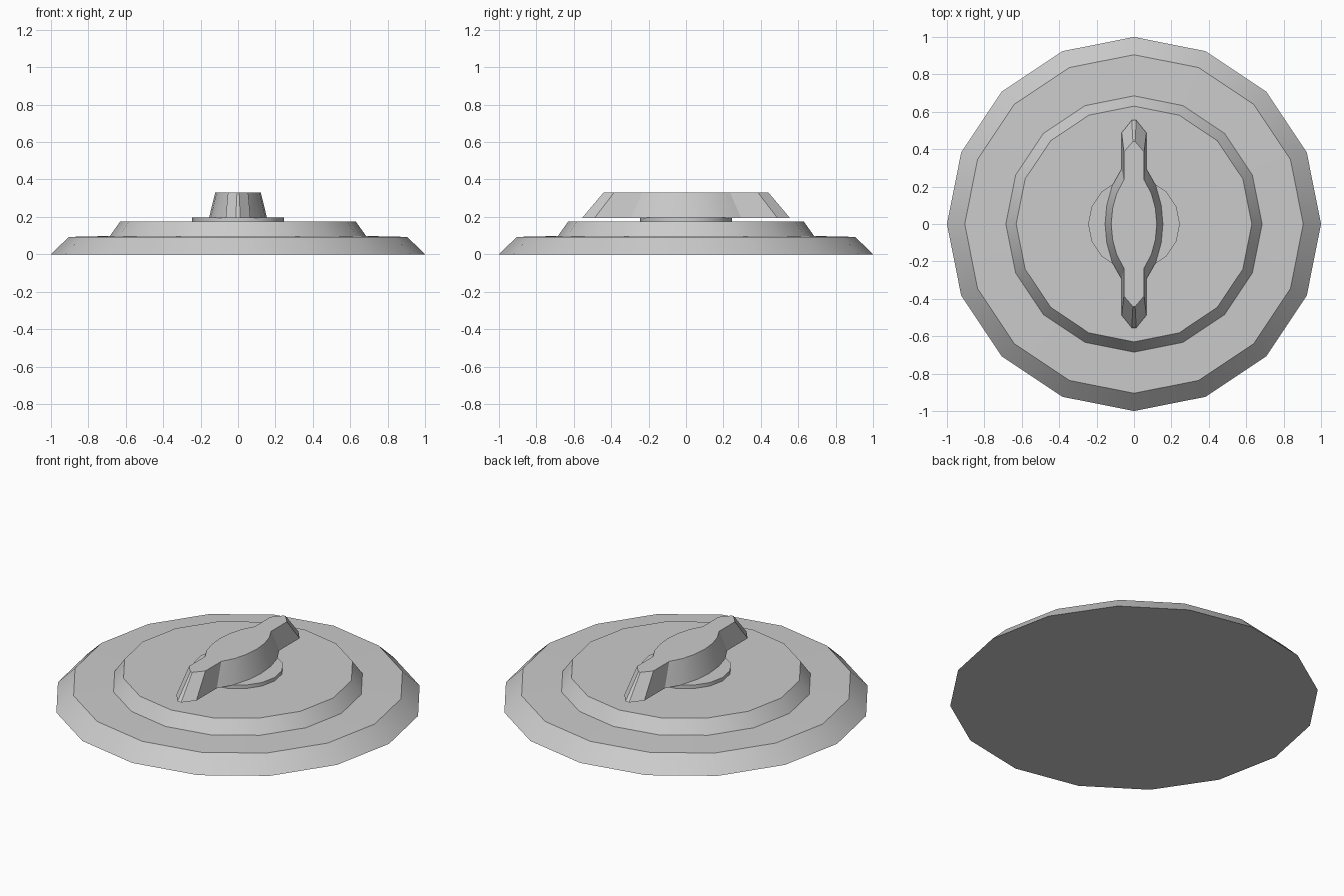
import bpy, bmesh, math

if "Cube" in bpy.data.objects:
    bpy.data.objects.remove(bpy.data.objects["Cube"])


def loft(name, rings):
    """Closed solid through stacked rings of equal point count."""
    bm = bmesh.new()
    loops = [[bm.verts.new(p) for p in ring] for ring in rings]
    n = len(loops[0])
    for a, b in zip(loops, loops[1:]):
        for i in range(n):
            j = (i + 1) % n
            bm.faces.new((a[i], a[j], b[j], b[i]))
    bm.faces.new(loops[0][::-1])
    bm.faces.new(loops[-1])
    bmesh.ops.recalc_face_normals(bm, faces=bm.faces[:])
    mesh = bpy.data.meshes.new(name)
    bm.to_mesh(mesh)
    bm.free()
    obj = bpy.data.objects.new(name, mesh)
    bpy.context.collection.objects.link(obj)
    bpy.ops.object.select_all(action='DESELECT')
    obj.select_set(True)
    bpy.context.view_layer.objects.active = obj
    bpy.ops.object.shade_smooth_by_angle(angle=math.radians(30))
    return obj


def circle(r, z, sides=16):
    return [(r * math.cos(2 * math.pi * i / sides),
             r * math.sin(2 * math.pi * i / sides), z) for i in range(sides)]


def mirrored(quarter, z):
    """Mirror a quarter outline (side middle to tip) into a full ring."""
    half = quarter + [(-x, y) for x, y in quarter[::-1][:-1]]
    if quarter[-1][0] > 0:
        half = quarter + [(-x, y) for x, y in quarter[::-1]]
    full = half + [(x, -y) for x, y in half[::-1][1:-1]]
    return [(x, y, z) for x, y in full]


# Stepped dial plate
loft("base_plate", [circle(1.0, 0), circle(0.905, 0.093), circle(0.685, 0.098),
                    circle(0.63, 0.175)])

# Thin collar under the grip
loft("collar", [circle(0.245, 0.17), circle(0.245, 0.196)])

# Tapered winged grip
bottom = [(0.155, 0), (0.146, 0.10), (0.117, 0.205), (0.066, 0.295),
          (0.066, 0.488), (0.012, 0.555)]
top = [(0.122, 0), (0.114, 0.085), (0.092, 0.165), (0.054, 0.235),
       (0.054, 0.385), (0.006, 0.441)]
loft("grip", [mirrored(bottom, 0.195), mirrored(top, 0.33)])
